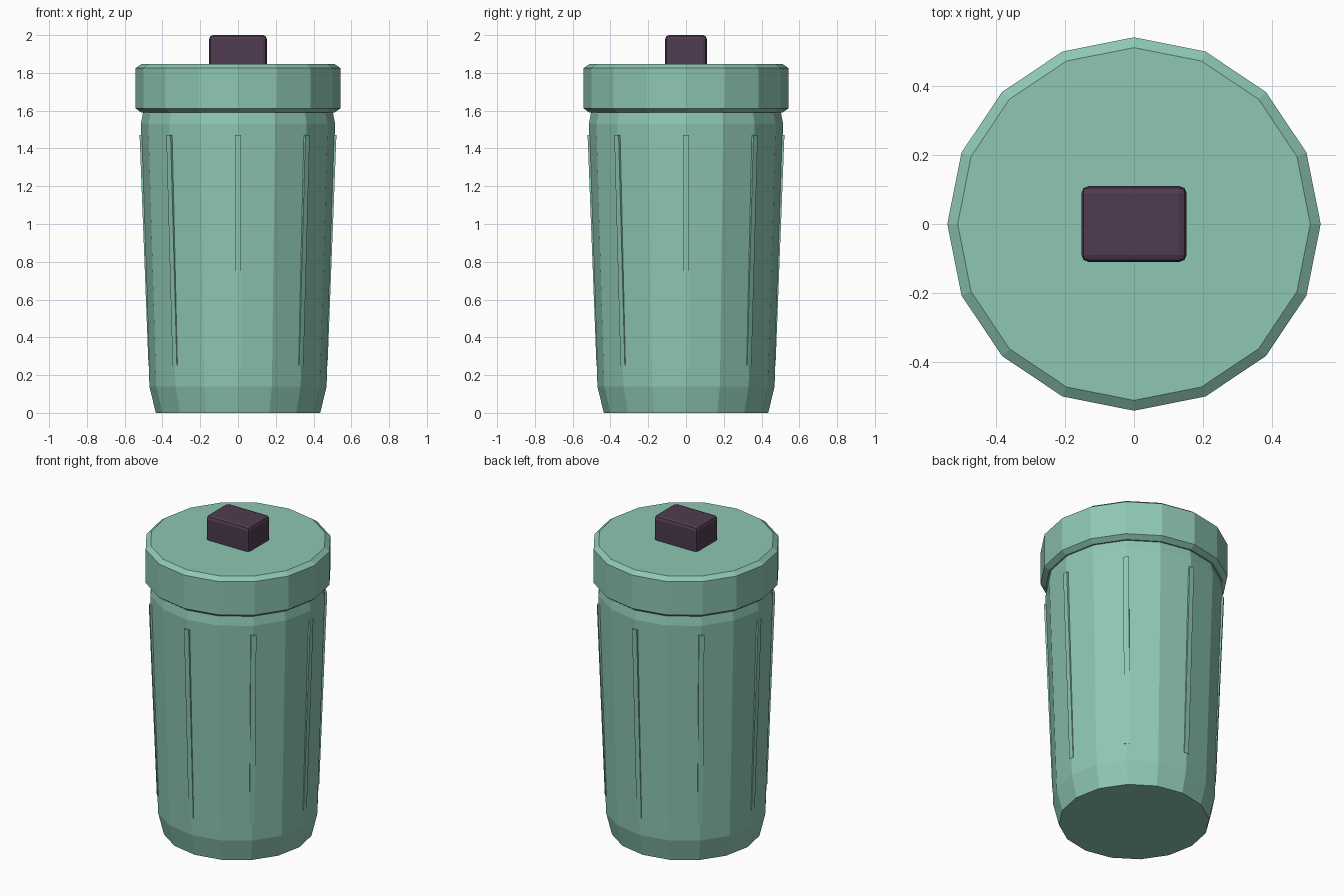
import bpy, bmesh, math
from mathutils import Matrix

if "Cube" in bpy.data.objects:
    bpy.data.objects.remove(bpy.data.objects["Cube"])


def material(name, rgb):
    m = bpy.data.materials.new(name)
    m.diffuse_color = (*rgb, 1)
    m.use_nodes = True
    m.node_tree.nodes["Principled BSDF"].inputs["Base Color"].default_value = m.diffuse_color
    return m


GREEN = material("soft green", (0.27, 0.57, 0.455))
PLUM = material("dark plum", (0.078, 0.043, 0.08))


def make_object(name, bm, mat):
    bmesh.ops.recalc_face_normals(bm, faces=bm.faces)
    me = bpy.data.meshes.new(name)
    bm.to_mesh(me)
    bm.free()
    me.materials.append(mat)
    ob = bpy.data.objects.new(name, me)
    bpy.context.collection.objects.link(ob)
    return ob


def lathe(name, profile, mat, sides=16):
    """Closed faceted solid from (radius, height) pairs, listed bottom to top."""
    bm = bmesh.new()
    rings = [[bm.verts.new((r * math.cos(i * math.tau / sides),
                            r * math.sin(i * math.tau / sides), z))
              for i in range(sides)] for r, z in profile]
    for lo, hi in zip(rings, rings[1:]):
        for i in range(sides):
            j = (i + 1) % sides
            bm.faces.new((lo[i], lo[j], hi[j], hi[i]))
    bm.faces.new(rings[0][::-1])
    bm.faces.new(rings[-1])
    return make_object(name, bm, mat)


# Tapered bin body and overhanging lid
lathe("bin_body", [(0.435, 0), (0.469, 0.14), (0.514, 1.53), (0.497, 1.62)], GREEN)
lathe("lid", [(0.512, 1.59), (0.542, 1.612), (0.542, 1.825), (0.512, 1.847)], GREEN)

# Eight shallow upright ribs that sink into the body towards the bottom
for k in range(8):
    bm = bmesh.new()
    bmesh.ops.create_cube(bm, size=1)
    for v in bm.verts:
        top, outer = v.co.z > 0, v.co.x > 0
        r = 0.521 if top else 0.474
        v.co = (r if outer else r - 0.03, math.copysign(0.016, v.co.y),
                1.47 if top else 0.25)
    bm.transform(Matrix.Rotation(k * math.tau / 8, 4, 'Z'))
    make_object(f"rib_{k + 1}", bm, GREEN)

# Block handle with softened edges
bm = bmesh.new()
bmesh.ops.create_cube(bm, size=1, matrix=Matrix.Translation((0, 0, 1.9))
                      @ Matrix.Diagonal((0.305, 0.22, 0.2, 1)))
handle = make_object("lid_handle", bm, PLUM)
bevel = handle.modifiers.new("soft_edges", 'BEVEL')
bevel.width = 0.02
bevel.segments = 2
